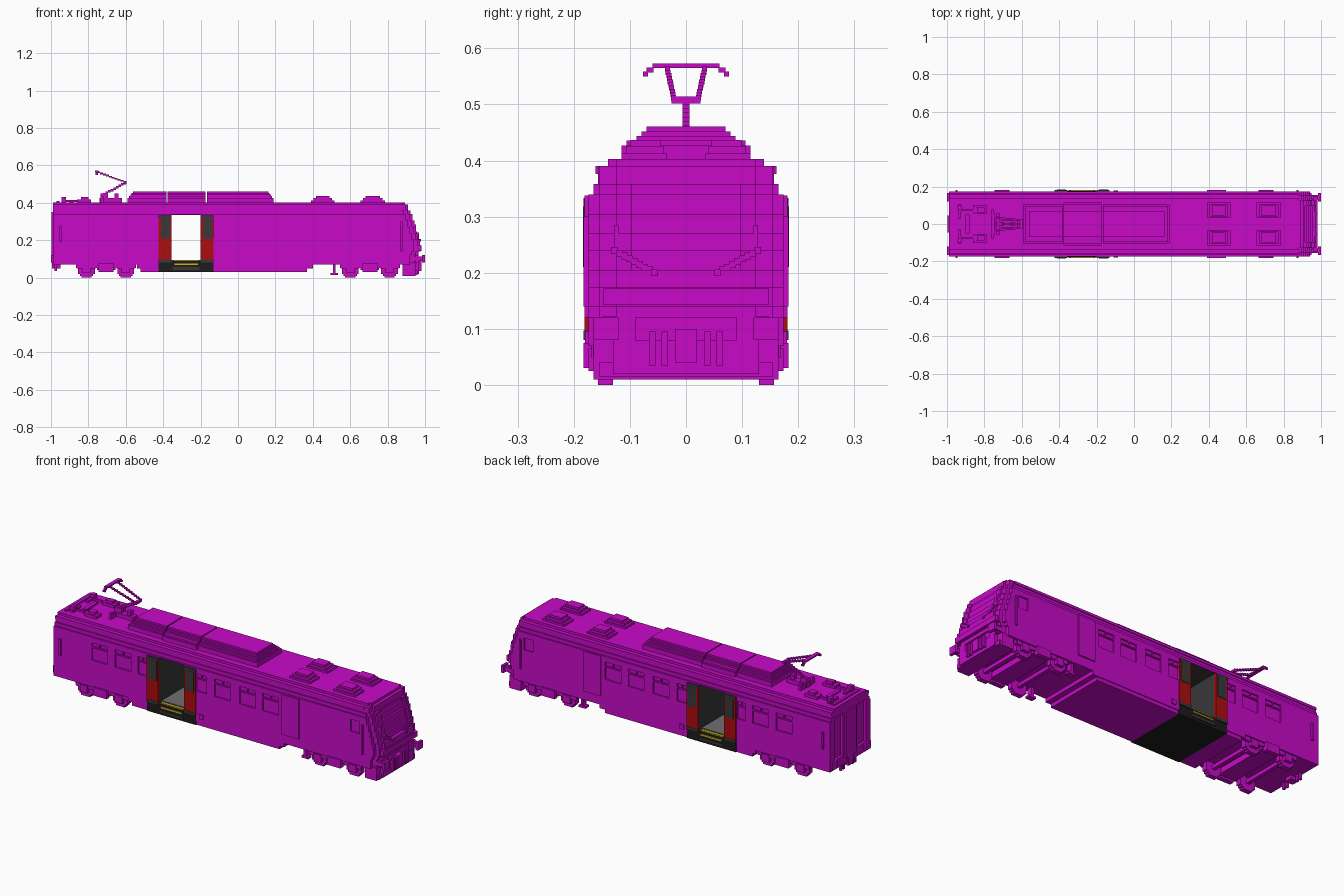
import bpy, bmesh, math

cube = bpy.data.objects.get("Cube")
if cube:
    bpy.data.objects.remove(cube, do_unlink=True)


def material(name, r, g, b):
    m = bpy.data.materials.new(name)
    m.use_nodes = True
    m.diffuse_color = (r, g, b, 1)
    m.node_tree.nodes["Principled BSDF"].inputs["Base Color"].default_value = (r, g, b, 1)
    return m


MAGENTA = material("magenta", 0.58, 0.003, 0.58)
RED = material("door red", 0.42, 0.004, 0.004)
DARK = material("dark grey", 0.04, 0.04, 0.042)
BLACK = material("black", 0.012, 0.012, 0.012)
GREY = material("floor grey", 0.16, 0.16, 0.16)
YELLOW = material("yellow", 0.60, 0.46, 0.01)


def link(name, bm, mat):
    bmesh.ops.recalc_face_normals(bm, faces=bm.faces)
    me = bpy.data.meshes.new(name)
    bm.to_mesh(me)
    bm.free()
    if mat:
        me.materials.append(mat)
    ob = bpy.data.objects.new(name, me)
    bpy.context.collection.objects.link(ob)
    return ob


def boxes(name, mat, items, mirror=False):
    """One object from (x0, x1, y0, y1, z0, z1) blocks, optionally mirrored in y."""
    bm = bmesh.new()
    if mirror:
        items = items + [(a, b, -d, -c, e, f) for a, b, c, d, e, f in items]
    for x0, x1, y0, y1, z0, z1 in items:
        vs = bmesh.ops.create_cube(bm, size=1)["verts"]
        for v in vs:
            v.co = ((x0 + x1) / 2 + v.co.x * (x1 - x0),
                    (y0 + y1) / 2 + v.co.y * (y1 - y0),
                    (z0 + z1) / 2 + v.co.z * (z1 - z0))
    return link(name, bm, mat)


def stairs(p, q, n, t):
    """Blocks of thickness t stepping from point p to point q."""
    out = []
    for i in range(n):
        c = [a + (b - a) * i / (n - 1) for a, b in zip(p, q)]
        h = [max(t, abs(b - a) / (n - 1)) / 2 for a, b in zip(p, q)]
        h[2] = t / 2
        out.append((c[0] - h[0], c[0] + h[0], c[1] - h[1], c[1] + h[1], c[2] - h[2], c[2] + h[2]))
    return out


# Car body: stepped cross-section extruded along x
half = [(0.174, 0.07), (0.174, 0.34), (0.165, 0.34), (0.165, 0.358), (0.157, 0.358),
        (0.157, 0.39), (0.139, 0.39), (0.139, 0.403)]
section = half + [(-y, z) for y, z in reversed(half)]
bm = bmesh.new()
face = bm.faces.new([bm.verts.new((-0.99, y, z)) for y, z in section])
ext = bmesh.ops.extrude_face_region(bm, geom=[face])["geom"]
bmesh.ops.translate(bm, vec=(1.86, 0, 0), verts=[v for v in ext if isinstance(v, bmesh.types.BMVert)])
body = link("car_body", bm, MAGENTA)

# Window, cab and end recesses, and the doorway right through
DX0, DX1 = -0.355, -0.20
cuts = []
for x0 in (-0.76, -0.62, -0.48, -0.13, -0.02, 0.13, 0.27):
    x1 = x0 + (0.05 if x0 == -0.48 else 0.062 if x0 == -0.13 else 0.096)
    cuts.append((x0, x1, 0.166, 0.20, 0.215, 0.282))
    mid = (x0 + x1) / 2
    cuts += [(x0, mid - 0.003, 0.166, 0.20, 0.289, 0.31), (mid + 0.003, x1, 0.166, 0.20, 0.289, 0.31)]
cuts.append((0.80, 0.855, 0.166, 0.20, 0.245, 0.31))
cuts.append((-1.1, -0.975, 0.06, 0.135, 0.12, 0.35))
cutter = boxes("recess_cutter", None, cuts, mirror=True)
door_cut = boxes("doorway_cutter", None, [(DX0, DX1, -0.3, 0.3, 0.09, 0.335)])
for c in (cutter, door_cut):
    c.hide_render = True
    mod = body.modifiers.new("cut", 'BOOLEAN')
    mod.operation, mod.solver, mod.object = 'DIFFERENCE', 'EXACT', c
bpy.context.view_layer.update()
deps = bpy.context.evaluated_depsgraph_get()
cut_mesh = bpy.data.meshes.new_from_object(body.evaluated_get(deps))
body.modifiers.clear()
body.data = cut_mesh
for c in (cutter, door_cut):
    bpy.data.objects.remove(c, do_unlink=True)
cut_mesh.materials.clear()
cut_mesh.materials.append(MAGENTA)
cut_mesh.materials.append(DARK)
for p in cut_mesh.polygons:
    inside = DX0 - 0.002 < p.center.x < DX1 + 0.002 and 0.085 < p.center.z < 0.338
    p.material_index = 1 if inside and abs(p.normal.y) < 0.5 else 0

# Skirt between the bogies, with the black step section in it
boxes("skirt", MAGENTA, [
    (-0.54, -0.425, -0.174, 0.174, 0.05, 0.075), (-0.52, -0.425, -0.17, 0.17, 0.03, 0.05),
    (-0.13, 0.40, -0.174, 0.174, 0.05, 0.075), (-0.13, 0.37, -0.17, 0.17, 0.03, 0.05)])
boxes("step_base", BLACK, [(-0.425, -0.13, -0.176, 0.176, 0.03, 0.088)])
boxes("step_lip", DARK, [(-0.425, DX0, 0.172, 0.183, 0.08, 0.097), (DX1, -0.13, 0.172, 0.183, 0.08, 0.097),
                         (-0.35, -0.205, 0.172, 0.183, 0.042, 0.056)], mirror=True)
boxes("vestibule_floor", GREY, [(DX0, DX1, -0.15, 0.15, 0.088, 0.094)])
boxes("step_edge", YELLOW, [(-0.34, -0.215, 0.172, 0.181, 0.068, 0.076), (-0.345, -0.21, 0.158, 0.174, 0.086, 0.094)],
      mirror=True)

# Sliding door leaves with dark windows
leaves, panes = [], []
for x0, x1 in ((-0.425, DX0), (DX1, -0.13)):
    leaves.append((x0, x1, 0.165, 0.181, 0.097, 0.33))
    panes.append((x0 + 0.012, x1 - 0.008, 0.17, 0.184, 0.21, 0.318))
    panes.append((x0, x1, 0.165, 0.183, 0.318, 0.333))
boxes("door_leaves", RED, leaves, mirror=True)
boxes("door_windows", DARK, panes, mirror=True)

# Side trim: cab door, handrails, rain strip
boxes("side_trim", MAGENTA, [
    (0.39, 0.492, 0.17, 0.181, 0.12, 0.338), (-0.955, -0.943, 0.17, 0.183, 0.19, 0.28),
    (0.87, 0.88, 0.17, 0.183, 0.14, 0.30), (-0.11, -0.085, 0.17, 0.18, 0.07, 0.095),
    (-0.99, 0.87, 0.15, 0.161, 0.376, 0.39)], mirror=True)

# Stepped cab nose
ROWS = [(0.07, 0.12, 0.955), (0.12, 0.14, 0.965), (0.14, 0.175, 0.975), (0.175, 0.205, 0.972),
        (0.205, 0.24, 0.962), (0.24, 0.27, 0.952), (0.27, 0.305, 0.943), (0.305, 0.34, 0.932),
        (0.34, 0.358, 0.922), (0.358, 0.39, 0.91), (0.39, 0.403, 0.893)]
BANDS = [(0, 0.097, 0), (0.097, 0.125, 0), (0.125, 0.155, 0.012), (0.155, 0.174, 0.035)]
nose = []
for z0, z1, x in ROWS:
    width = 0.174 if z1 <= 0.34 else 0.165 if z1 < 0.36 else 0.157 if z1 <= 0.39 else 0.139
    for y0, y1, back in BANDS:
        if y0 == 0 and 0.2 < z0 < 0.358:
            back = 0.008
        if y0 < width:
            nose.append((0.86, x - back, y0, min(y1, width), z0, z1))
boxes("cab_nose", MAGENTA, nose, mirror=True)


def nose_x(z):
    return next((x for a, b, x in ROWS if a <= z < b), 0.95)


wipers = [(0.93, nose_x(z) + 0.006, y - 0.006, y + 0.006, z - 0.006, z + 0.006)
          for y, z in [(0.128 - 0.009 * i, 0.24 - 0.005 * i) for i in range(9)]]
wipers.append((0.93, 0.953, 0.12, 0.128, 0.24, 0.285))
boxes("wipers", MAGENTA, wipers, mirror=True)
boxes("headlights", MAGENTA, [(0.95, 0.966, 0.09, 0.148, 0.08, 0.122), (0.95, 0.98, 0.0, 0.147, 0.143, 0.172)],
      mirror=True)

# Front apron, couplers and buffers
boxes("front_apron", MAGENTA, [
    (0.88, 0.95, -0.165, 0.165, 0.01, 0.08), (0.95, 0.968, -0.13, 0.13, 0.02, 0.08),
    (0.95, 0.96, -0.155, 0.155, 0.015, 0.04)])
boxes("buffers", MAGENTA, [
    (0.94, 0.985, 0.13, 0.155, 0.088, 0.112), (0.985, 1.0, 0.12, 0.165, 0.08, 0.12),
    (-0.99, -0.97, 0.13, 0.155, 0.07, 0.112), (-1.0, -0.985, 0.12, 0.165, 0.08, 0.12)], mirror=True)
boxes("couplers", MAGENTA, [(0.95, 0.98, -0.02, 0.02, 0.04, 0.1), (-0.995, -0.95, -0.02, 0.02, 0.05, 0.1)])
boxes("brake_hoses", MAGENTA, [(s * 0.975 - 0.006, s * 0.975 + 0.006, y, y + 0.012, 0.035, 0.095)
                               for s in (1, -1) for y in (0.032, 0.054)], mirror=True)
boxes("rear_end_door", MAGENTA, [(-0.998, -0.985, -0.045, 0.045, 0.10, 0.35)])

# Bogies: stepped round wheels, axle boxes, side frames
wheels, frames, axles = [], [], []
for centre in (-0.705, 0.705):
    for wx in (centre - 0.105, centre + 0.105):
        for i in range(9):
            z0 = i * 0.01
            w = round(math.sqrt(max(0.0, 0.047 ** 2 - (z0 + 0.005 - 0.045) ** 2)) / 0.009) * 0.009
            wheels.append((wx - w, wx + w, 0.13, 0.157, z0, z0 + 0.01))
        axles.append((wx - 0.01, wx + 0.01, -0.13, 0.13, 0.035, 0.055))
        frames.append((wx - 0.022, wx + 0.022, 0.157, 0.174, 0.025, 0.065))
        frames.append((wx - 0.05, wx + 0.05, 0.15, 0.168, 0.048, 0.075))
    frames += [(centre - 0.04, centre + 0.04, 0.157, 0.183, 0.03, 0.075),
               (centre - 0.16, centre + 0.16, 0.15, 0.166, 0.052, 0.075),
               (centre - 0.05, centre + 0.05, 0.0, 0.16, 0.04, 0.075)]
frames += [(0.508, 0.522, 0.13, 0.16, 0.015, 0.08), (0.495, 0.535, 0.13, 0.16, 0.015, 0.026)]
boxes("wheels", MAGENTA, wheels, mirror=True)
boxes("bogie_frames", MAGENTA, frames, mirror=True)
boxes("axles", MAGENTA, axles)

# Roof air units in three sections, stepped towards the top
units = []
for x0, x1, extra, in0, in1 in ((-0.59, -0.382, 0, 1, 0), (-0.376, -0.173, 0.01, 0, 0), (-0.167, 0.19, 0, 0, 1)):
    for i, (w, z0, z1) in enumerate(((0.105, 0.40, 0.427), (0.096, 0.427, 0.436), (0.088, 0.436, 0.444),
                                     (0.079, 0.444, 0.452), (0.07, 0.452, 0.461))):
        e = 0.007 * i
        units.append((x0 + in0 * e, x1 - in1 * e, -w - extra * (i < 2), w + extra * (i < 2), z0, z1))
boxes("roof_air_units", MAGENTA, units)

# Paired roof vents
vents = []
for x0, x1 in ((0.39, 0.515), (0.655, 0.785)):
    for i in range(3):
        vents.append((x0 + 0.013 * i, x1 - 0.013 * i, 0.035 + 0.005 * i, 0.115 - 0.008 * i,
                      0.40 + 0.013 * i, 0.413 + 0.013 * i - 0.002 * (i == 2)))
boxes("roof_vents", MAGENTA, vents, mirror=True)

# Rear roof gear
boxes("roof_gear", MAGENTA, [
    (-0.86, -0.785, 0.055, 0.1, 0.40, 0.418), (-0.84, -0.80, 0.062, 0.092, 0.418, 0.432),
    (-0.94, -0.925, 0.03, 0.105, 0.40, 0.415), (-0.945, -0.92, 0.075, 0.1, 0.40, 0.432),
    (-0.93, -0.86, 0.07, 0.08, 0.405, 0.415), (-0.90, -0.88, 0.0, 0.05, 0.40, 0.412),
    (-0.97, -0.955, 0.0, 0.11, 0.40, 0.41), (-0.735, -0.72, 0.04, 0.06, 0.40, 0.435)], mirror=True)

# Pantograph
arm = stairs((-0.715, 0, 0.446), (-0.605, 0, 0.506), 9, 0.013)
arm += [(-0.74, -0.62, -0.018, 0.018, 0.40, 0.425), (-0.735, -0.695, -0.012, 0.012, 0.425, 0.45),
        (-0.66, -0.64, -0.012, 0.012, 0.40, 0.45), (-0.735, -0.72, -0.06, 0.06, 0.40, 0.42),
        (-0.612, -0.596, -0.026, 0.026, 0.502, 0.514)]
boxes("pantograph_lower_arm", MAGENTA, arm)
head = stairs((-0.605, 0.022, 0.512), (-0.745, 0.033, 0.563), 10, 0.009)
head += [(-0.765, -0.745, 0.0, 0.06, 0.565, 0.573), (-0.762, -0.748, 0.058, 0.07, 0.557, 0.566),
         (-0.762, -0.748, 0.068, 0.077, 0.55, 0.559)]
boxes("pantograph_head", MAGENTA, head, mirror=True)
